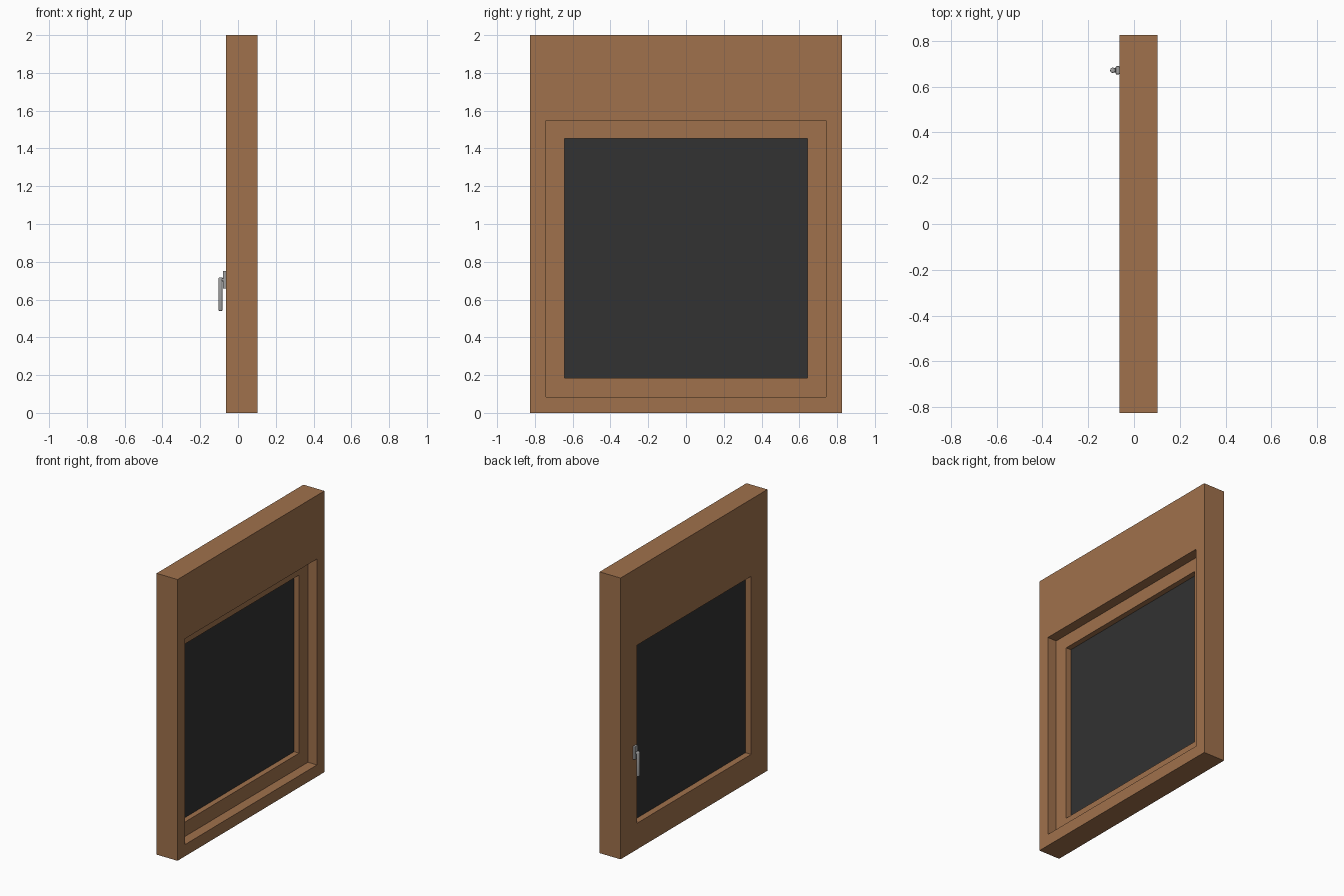
import bpy, bmesh, math
from mathutils import Matrix

if "Cube" in bpy.data.objects:
    bpy.data.objects.remove(bpy.data.objects["Cube"])


def mat(name, rgb):
    m = bpy.data.materials.new(name)
    m.diffuse_color = (*rgb, 1)
    m.use_nodes = True
    m.node_tree.nodes["Principled BSDF"].inputs["Base Color"].default_value = m.diffuse_color
    return m


WOOD = mat("brown_wood", (0.35, 0.165, 0.072))
GLASS = mat("dark_glass", (0.032, 0.032, 0.032))
METAL = mat("grey_metal", (0.36, 0.36, 0.36))


def finish(bm, name, material, smooth=False):
    me = bpy.data.meshes.new(name)
    bm.normal_update()
    bm.to_mesh(me)
    bm.free()
    me.materials.append(material)
    ob = bpy.data.objects.new(name, me)
    bpy.context.collection.objects.link(ob)
    if smooth:
        bpy.context.view_layer.objects.active = ob
        ob.select_set(True)
        bpy.ops.object.shade_smooth_by_angle(angle=math.radians(35))
        ob.select_set(False)
    return ob


def box(name, x, y, z, material):
    bm = bmesh.new()
    size = [b - a for a, b in (x, y, z)]
    mid = [(a + b) / 2 for a, b in (x, y, z)]
    bmesh.ops.create_cube(bm, size=1, matrix=Matrix.Translation(mid) @ Matrix.Diagonal((*size, 1)))
    return finish(bm, name, material)


def cylinder(name, radius, length, matrix, bevel=0):
    bm = bmesh.new()
    bmesh.ops.create_cone(bm, cap_ends=True, segments=20, radius1=radius, radius2=radius,
                          depth=length, matrix=matrix)
    if bevel:
        rims = [e for e in bm.edges if any(len(f.verts) > 4 for f in e.link_faces)]
        bmesh.ops.bevel(bm, geom=rims, offset=bevel, segments=3, profile=0.5, affect='EDGES')
    return finish(bm, name, METAL, True)


BACK, FRONT = -0.063, 0.102      # frame depth along x
W, JAMB, SASH = 0.825, 0.742, 0.642
SILL, HEAD = 0.083, 1.547
SX = (BACK, 0.031)               # sash depth

# outer frame and sash uprights
for side, s in (("left", -1), ("right", 1)):
    box(side + "_jamb", (BACK, FRONT), sorted((s * JAMB, s * W)), (0, 2), WOOD)
    box(side + "_sash_stile", SX, sorted((s * SASH, s * JAMB)), (SILL, HEAD), WOOD)

# sill, and the tall shutter box on top
box("sill", (BACK, FRONT), (-JAMB, JAMB), (0, SILL), WOOD)
box("shutter_box", (BACK, FRONT), (-JAMB, JAMB), (HEAD, 2), WOOD)

# sash rails and pane
box("bottom_sash_rail", SX, (-SASH, SASH), (SILL, 0.186), WOOD)
box("top_sash_rail", SX, (-SASH, SASH), (1.452, HEAD), WOOD)
box("glass_pane", (-0.018, -0.008), (-SASH, SASH), (0.186, 1.452), GLASS)

# handle: backplate, neck and hanging grip
HY = 0.671
plate = box("handle_plate", (-0.08, BACK), (HY - 0.018, HY + 0.018), (0.658, 0.752), METAL)
bev = plate.modifiers.new("rounding", 'BEVEL')
bev.width, bev.segments = 0.004, 2
cylinder("handle_neck", 0.009, 0.02,
         Matrix.Translation((-0.085, HY, 0.704)) @ Matrix.Rotation(math.pi / 2, 4, 'Y'))
cylinder("handle_grip", 0.0115, 0.177, Matrix.Translation((-0.0925, HY, 0.6285)), 0.006)
